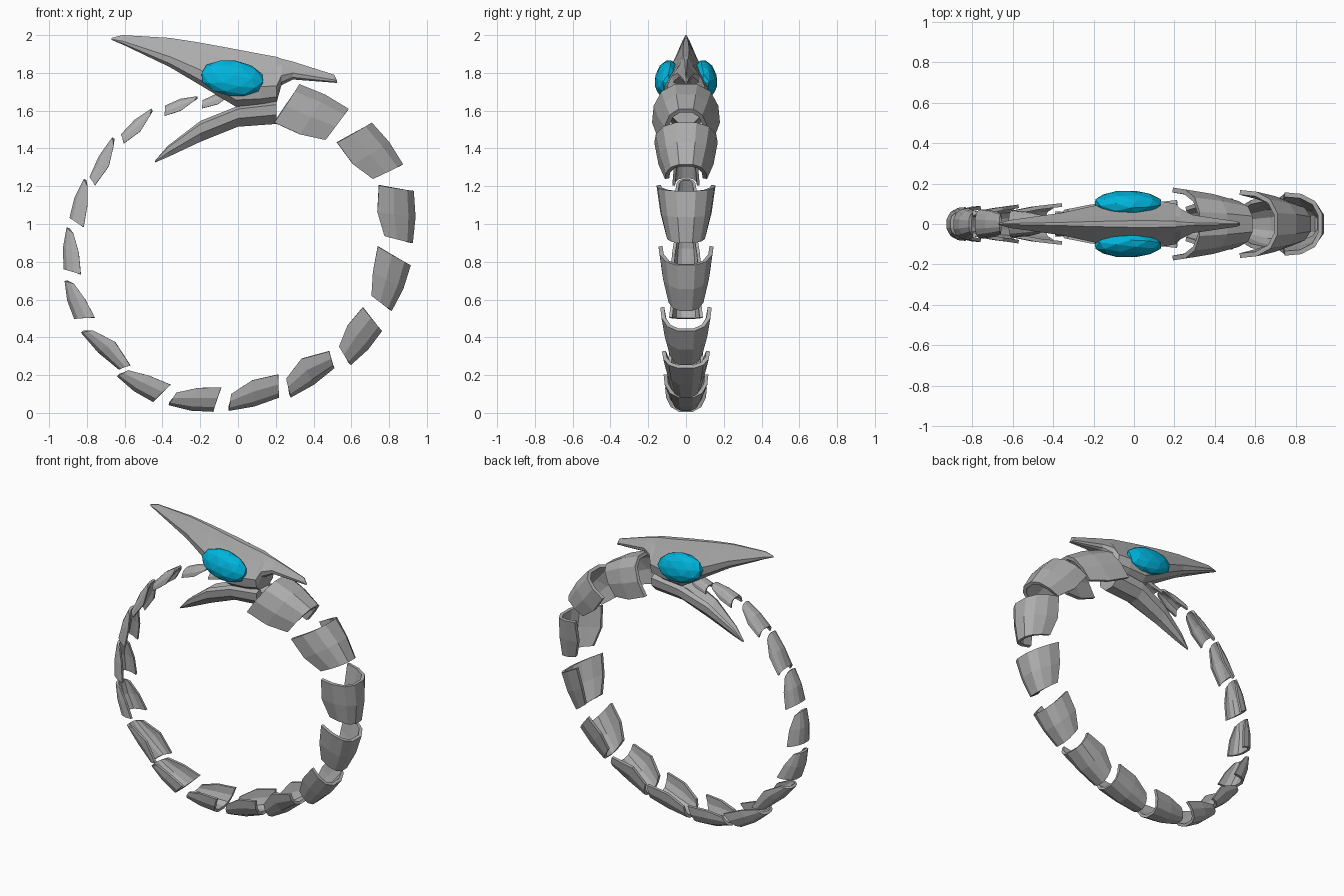
import bpy, bmesh, math
from mathutils import Vector

if "Cube" in bpy.data.objects:
    bpy.data.objects.remove(bpy.data.objects["Cube"])


def material(name, rgb):
    m = bpy.data.materials.new(name)
    m.diffuse_color = (*rgb, 1)
    m.use_nodes = True
    m.node_tree.nodes["Principled BSDF"].inputs["Base Color"].default_value = m.diffuse_color
    return m


GREY = material("stone_grey", (0.42, 0.42, 0.42))
CYAN = material("bright_cyan", (0.0, 0.46, 0.72))


def loft(name, sections, mat, closed):
    """Skin a row of equal-length cross-sections; closed rings also get end caps."""
    bm = bmesh.new()
    rows = [[bm.verts.new(p) for p in s] for s in sections]
    n = len(rows[0])
    for a, b in zip(rows, rows[1:]):
        for i in range(n if closed else n - 1):
            j = (i + 1) % n
            bm.faces.new((a[i], a[j], b[j], b[i]))
    if closed:
        bm.faces.new(rows[0])
        bm.faces.new(rows[-1])
    bmesh.ops.recalc_face_normals(bm, faces=bm.faces)
    me = bpy.data.meshes.new(name)
    bm.to_mesh(me)
    bm.free()
    me.materials.append(mat)
    ob = bpy.data.objects.new(name, me)
    bpy.context.collection.objects.link(ob)
    return ob


def mirrored(half):
    """Complete a half cross-section of (height, width) pairs."""
    return half + [(h, -w) for h, w in reversed(half)]


# Body plates along the loop: outer edge start x, z, end x, z, and depth at the start
PLATES = [
    (.32, 1.73, .58, 1.60, .23), (.70, 1.53, .865, 1.31, .20),
    (.92, 1.175, .915, .90, .175), (.905, .785, .805, .545, .19),
    (.755, .44, .59, .26, .15), (.505, .245, .275, .09, .08),
    (.215, .09, -.05, .02, .11), (-.13, .015, -.365, .05, .125),
    (-.445, .065, -.635, .20, .12), (-.625, .235, -.825, .43, .05),
    (-.86, .50, -.91, .70, .10), (-.915, .76, -.90, .98, .085),
    (-.885, 1.03, -.81, 1.235, .08), (-.78, 1.245, -.66, 1.455, .04),
    (-.615, 1.47, -.455, 1.605, .04), (-.385, 1.62, -.215, 1.67, .045),
    (-.185, 1.65, -.02, 1.70, .035),
]
PLATE_U = mirrored([(0, 1), (.45, .95), (.82, .72), (1, .33)])

for k, (x0, z0, x1, z1, head_depth) in enumerate(PLATES):
    start, end = Vector((x0, z0)), Vector((x1, z1))
    run = end - start
    inward = Vector((run.y, -run.x)).normalized()
    depth = .225 * .895 ** k
    width = .168 * .93 ** k
    tail_depth = depth * (.85 - .035 * k)
    sections = []
    # position on outer edge, outward bulge, position on inner rim, depth, taper
    for t, bulge, s, d, taper in ((0, 0, -.1, head_depth, 1),
                                  (.5, .012, .42, depth, .86),
                                  (1, 0, .87, tail_depth, .64)):
        outer = start + run * t - inward * bulge
        inner = start + run * s + inward * d
        ring = []
        for f, w in PLATE_U:
            q = inner.lerp(outer, f)
            ring.append((q.x, w * width * taper, q.y))
        sections.append(ring)
    plate = loft(f"body_plate_{k + 1}", sections, GREY, False)
    shell = plate.modifiers.new("thickness", "SOLIDIFY")
    shell.thickness = .024 - .0007 * k
    shell.offset = 0


def head_part(name, stations, half):
    """Loft stations of (x, top z, bottom z, half width) with one cross-section."""
    ring = mirrored(half)
    loft(name, [[(x, w * f, b + (t - b) * h) for h, f in ring]
                for x, t, b, w in stations], GREY, True)


# Skull with long snout and swept-back crest
head_part("skull", [
    (-.67, 1.985, 1.975, .004), (-.61, 2.0, 1.95, .02), (-.36, 1.985, 1.83, .055),
    (-.20, 1.96, 1.735, .09), (-.01, 1.925, 1.62, .118), (.12, 1.90, 1.63, .115),
    (.205, 1.885, 1.645, .10), (.23, 1.875, 1.735, .075), (.29, 1.86, 1.765, .045),
    (.51, 1.79, 1.748, .013), (.525, 1.757, 1.745, .006),
], [(1, .14), (.78, .42), (.36, 1), (.12, .9), (0, .5)])

# Lower jaw: a pointed trough with a hollow along its top
head_part("lower_jaw", [
    (-.44, 1.335, 1.325, .006), (-.37, 1.415, 1.355, .03), (-.20, 1.545, 1.435, .07),
    (0, 1.625, 1.515, .10), (.205, 1.65, 1.53, .10),
], [(.55, .12), (1, .55), (.85, .9), (.4, .85), (0, .35)])

# Faceted gem eyes on both sides
for side, label in ((-1, "front"), (1, "back")):
    bpy.ops.mesh.primitive_ico_sphere_add(
        subdivisions=2, radius=1, location=(-.03, side * .104, 1.772),
        rotation=(side * .25, math.radians(8), 0))
    eye = bpy.context.object
    eye.name = f"{label}_eye"
    eye.scale = (.172, .06, .098)
    eye.data.materials.append(CYAN)
